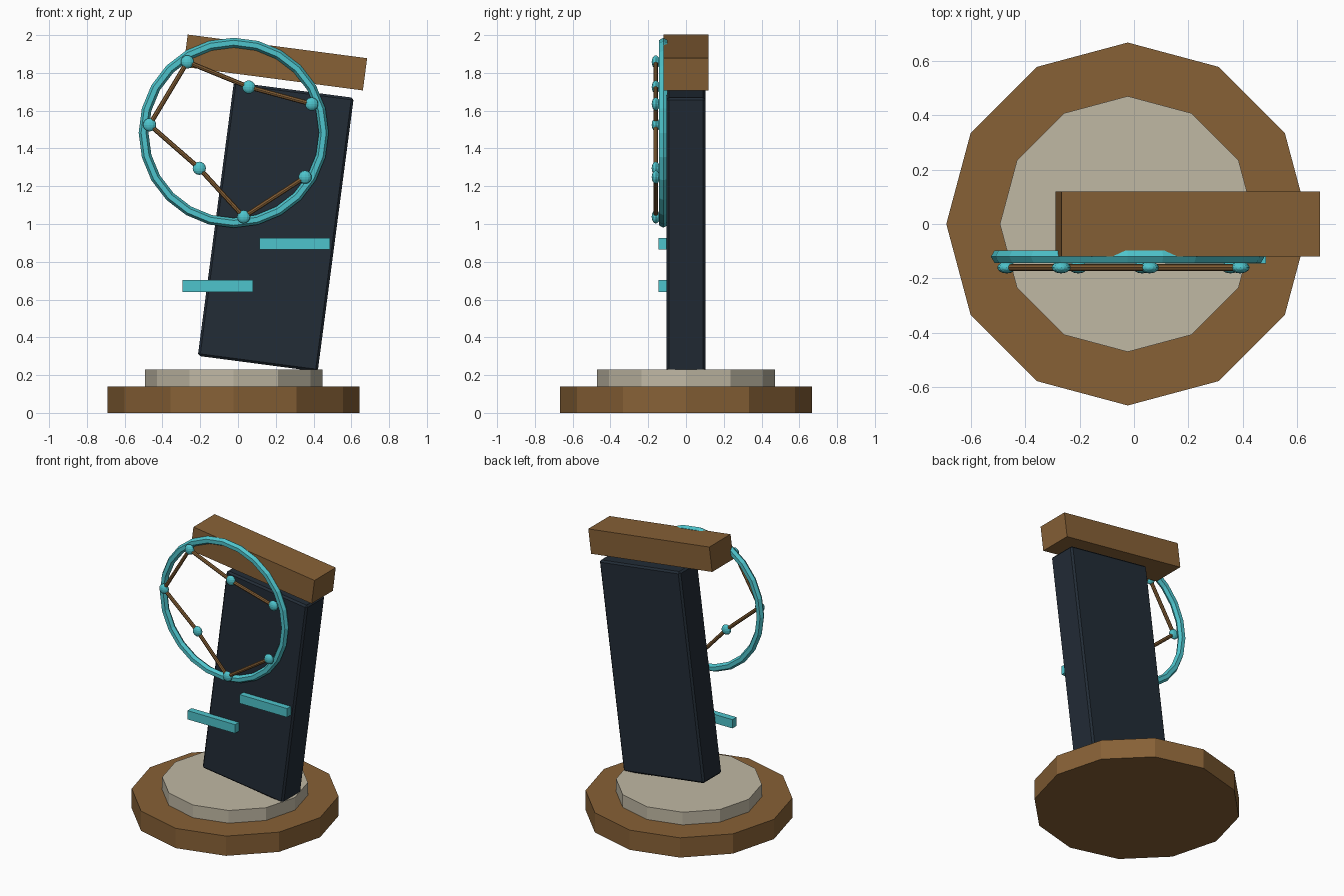
import bpy, math
from mathutils import Vector

if "Cube" in bpy.data.objects:
    bpy.data.objects.remove(bpy.data.objects["Cube"])

TILT = math.radians(7.5)
CX = -0.023  # axis of the base and ring


def material(name, rgb):
    m = bpy.data.materials.new(name)
    m.diffuse_color = (*rgb, 1)
    m.use_nodes = True
    m.node_tree.nodes["Principled BSDF"].inputs["Base Color"].default_value = m.diffuse_color
    return m


brown = material("bronze_brown", (0.242, 0.119, 0.037))
cream = material("cream_stone", (0.527, 0.479, 0.371))
navy = material("dark_navy", (0.016, 0.025, 0.037))
cyan = material("turquoise", (0.076, 0.552, 0.604))


def finish(name, mat):
    ob = bpy.context.object
    ob.name = name
    ob.data.materials.append(mat)
    return ob


def box(name, center, size, mat, tilt=0.0, bevel=0.0):
    bpy.ops.mesh.primitive_cube_add(size=1, location=center, rotation=(0, tilt, 0))
    ob = finish(name, mat)
    ob.scale = size
    bpy.ops.object.transform_apply(location=False, rotation=False, scale=True)
    if bevel:
        mod = ob.modifiers.new("edge_bevel", 'BEVEL')
        mod.width, mod.segments = bevel, 1
    return ob


def disc(name, radius, z0, z1, mat):
    bpy.ops.mesh.primitive_cylinder_add(vertices=12, radius=radius, depth=z1 - z0,
                                        location=(CX, 0, (z0 + z1) / 2))
    return finish(name, mat)


def rod(name, a, b, radius, mat):
    a, b = Vector(a), Vector(b)
    d = b - a
    bpy.ops.mesh.primitive_cylinder_add(vertices=8, radius=radius, depth=d.length,
                                        location=(a + b) / 2,
                                        rotation=d.to_track_quat('Z', 'Y').to_euler())
    return finish(name, mat)


# Stepped base
disc("base_disc", 0.667, 0, 0.14, brown)
disc("upper_disc", 0.47, 0.14, 0.23, cream)

# Leaning slab and its cap
box("leaning_slab", (0.20, 0, 0.985), (0.64, 0.206, 1.462), navy, TILT, 0.012)
box("top_cap", (0.1975, 0, 1.855), (0.958, 0.238, 0.172), brown, TILT)

# Ring on the front
bpy.ops.mesh.primitive_torus_add(major_segments=24, minor_segments=6, major_radius=0.477,
                                 minor_radius=0.026, location=(CX, -0.12, 1.483),
                                 rotation=(math.pi / 2, 0, 0))
finish("ring", cyan)

# Chain of beads joined by thin rods
points = [(0.39, 1.635), (0.057, 1.725), (-0.268, 1.858), (-0.468, 1.525),
          (-0.205, 1.295), (0.03, 1.038), (0.355, 1.248)]
path = [(x, -0.16, z) for x, z in points]
for i, p in enumerate(path):
    bpy.ops.mesh.primitive_uv_sphere_add(segments=12, ring_count=8, radius=0.035, location=p)
    finish(f"bead_{i + 1}", cyan).scale = (1, 0.62, 1)
for i, (a, b) in enumerate(zip(path, path[1:])):
    rod(f"link_rod_{i + 1}", a, b, 0.0125, brown)

# Two ledges on the front face
box("upper_ledge", (0.30, -0.122, 0.895), (0.372, 0.046, 0.062), cyan)
box("lower_ledge", (-0.108, -0.122, 0.672), (0.374, 0.046, 0.062), cyan)
